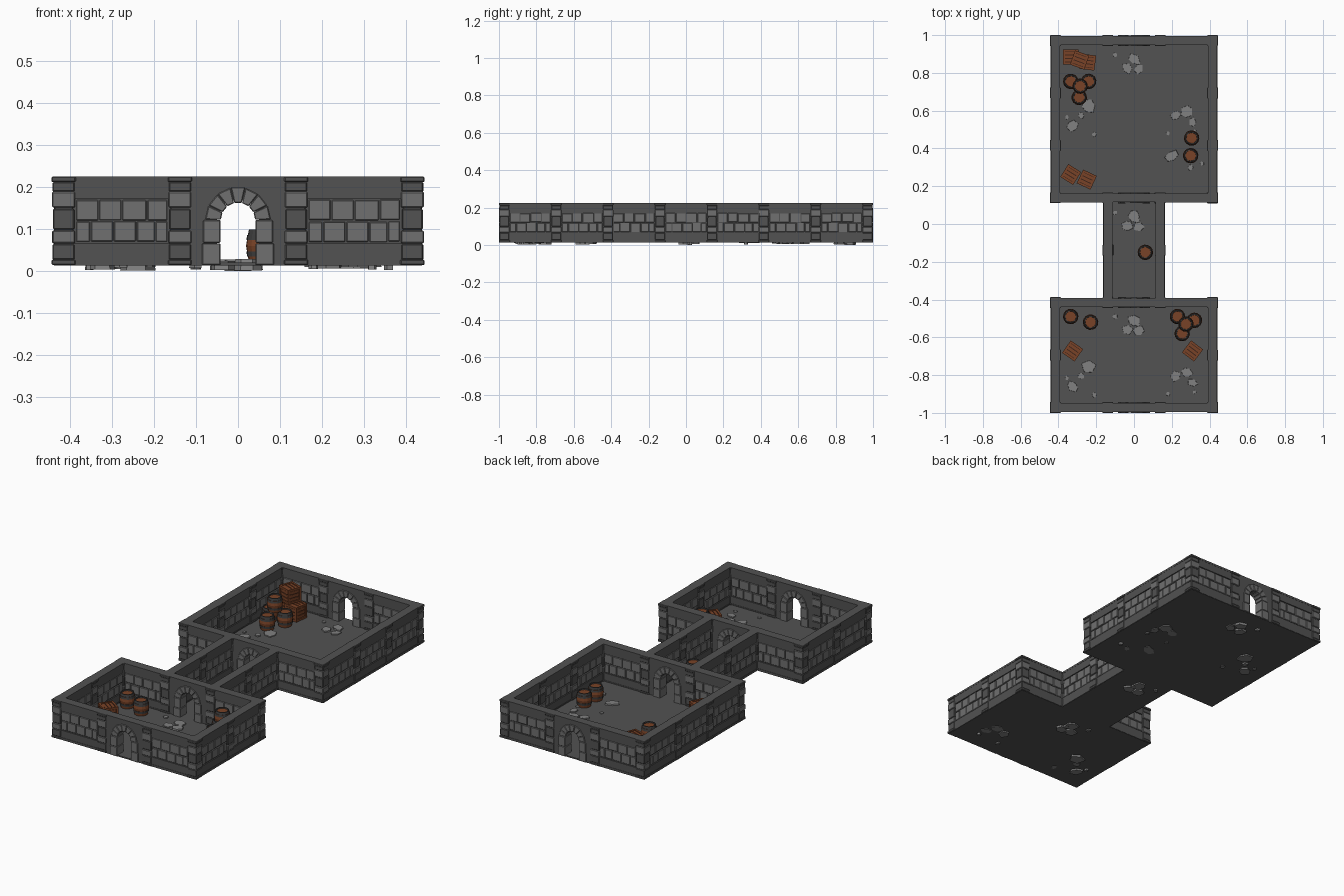
import bpy, bmesh, random
from math import pi, cos, sin, radians
from mathutils import Matrix, Vector

if "Cube" in bpy.data.objects:
    bpy.data.objects.remove(bpy.data.objects["Cube"])

random.seed(4)
M = 0.2775                     # tile module
FLOOR = 0.02
TOP = 0.225


def material(name, rgb):
    m = bpy.data.materials.new(name)
    m.diffuse_color = (*rgb, 1)
    m.use_nodes = True
    m.node_tree.nodes["Principled BSDF"].inputs["Base Color"].default_value = m.diffuse_color
    return m


DARK = material("dark_stone", (0.085, 0.085, 0.085))
LIGHT = material("light_stone", (0.16, 0.16, 0.16))
PALE = material("rubble_stone", (0.22, 0.22, 0.22))
WOOD = material("wood", (0.19, 0.055, 0.02))
SHADE = material("shaded_wood", (0.05, 0.018, 0.01))
IRON = material("iron", (0.05, 0.05, 0.05))


def finish(bm, name, mats, bevel=0):
    bmesh.ops.recalc_face_normals(bm, faces=bm.faces)
    me = bpy.data.meshes.new(name)
    bm.to_mesh(me)
    bm.free()
    ob = bpy.data.objects.new(name, me)
    bpy.context.collection.objects.link(ob)
    for m in mats:
        me.materials.append(m)
    if bevel:
        mod = ob.modifiers.new("Bevel", 'BEVEL')
        mod.width, mod.segments = bevel, 1
    return ob


def box(bm, size, loc, frame=Matrix(), mat=0):
    mx = frame @ Matrix.Translation(loc) @ Matrix.Diagonal((*size, 1))
    vs = bmesh.ops.create_cube(bm, size=1, matrix=mx)["verts"]
    for f in {f for v in vs for f in v.link_faces}:
        f.material_index = mat
    return vs


def prism(bm, pts, depth, frame):
    """Extrude an xz outline symmetrically along y."""
    vs = [bm.verts.new(frame @ Vector((x, -depth / 2, z))) for x, z in pts]
    face = bm.faces.new(vs)
    ext = bmesh.ops.extrude_face_region(bm, geom=[face])["geom"]
    move = frame.to_3x3() @ Vector((0, depth, 0))
    bmesh.ops.translate(bm, vec=move, verts=[g for g in ext if isinstance(g, bmesh.types.BMVert)])


def placed(x, y, z=0, deg=0):
    return Matrix.Translation((x, y, z)) @ Matrix.Rotation(radians(deg), 4, 'Z')


# Plan: wall tiles as (x, y, angle), in module units
Y = [(-3.5 + k) * M for k in range(8)]
walls, doors, posts = [], [], set()
for k in range(7):
    x = 0.5 * M if k in (2, 3) else 1.5 * M
    for s in (-1, 1):
        walls.append((s * x, (Y[k] + Y[k + 1]) / 2, 90))
        posts |= {(s * x, Y[k]), (s * x, Y[k + 1])}
for k in (0, 2, 4, 7):
    walls += [(-M, Y[k], 0), (M, Y[k], 0)]
    doors.append((0, Y[k], 0))
    posts |= {(s * M, Y[k]) for s in (-1.5, -0.5, 0.5, 1.5)}

# Floors
bm = bmesh.new()
for hx, a, b in ((1.5, 0, 2), (0.5, 2, 4), (1.5, 4, 7)):
    box(bm, (2 * hx * M + 0.046, Y[b] - Y[a] + 0.046, 0.007), (0, (Y[a] + Y[b]) / 2, FLOOR - 0.0035))
finish(bm, "floor", [DARK])

# Straight walls: plain core, skirt and coping, two brick courses
bm, bricks = bmesh.new(), bmesh.new()
for w in walls:
    f = placed(*w[:2], deg=w[2])
    for z0, z1, t in ((0.014, 0.026, 0.050), (0.026, 0.066, 0.046), (0.066, 0.172, 0.034),
                      (0.172, 0.214, 0.046), (0.214, TOP, 0.048)):
        box(bm, (M, t, z1 - z0), (0, 0, (z0 + z1) / 2), f)
    for z, cuts in ((0.0935, (-0.11, -0.075, -0.02, 0.035, 0.08, 0.11)),
                    (0.1455, (-0.11, -0.055, 0.0, 0.06, 0.11))):
        for a, b in zip(cuts, cuts[1:]):
            box(bricks, (b - a - 0.003, 0.043 + random.uniform(-.002, .003), 0.048),
                ((a + b) / 2, 0, z + random.uniform(-.001, .001)), f)
finish(bm, "wall_core", [DARK])
finish(bricks, "wall_bricks", [LIGHT], 0.002)

# Pillars of stacked blocks
bm = bmesh.new()
for x, y in sorted(posts):
    f = placed(x, y)
    box(bm, (0.044, 0.044, 0.2), (0, 0, 0.12), f)
    for z0, z1, w, m in ((0.014, 0.027, 0.058, 0), (0.027, 0.064, 0.053, 0), (0.066, 0.096, 0.055, 1),
                         (0.099, 0.148, 0.051, 0), (0.151, 0.189, 0.055, 1), (0.189, 0.212, 0.053, 0),
                         (0.212, TOP, 0.058, 0)):
        w += random.uniform(-.0015, 0)
        box(bm, (w, w, z1 - z0), (0, 0, (z0 + z1) / 2), f, m)
finish(bm, "pillars", [DARK, LIGHT], 0.0025)

# Door walls with arched opening, plus the arch stones
SPRING = 0.122
bm, arch = bmesh.new(), bmesh.new()
for d in doors:
    f = placed(*d[:2])
    hole = [(0.05 * cos(pi * i / 12), SPRING + 0.05 * sin(pi * i / 12)) for i in range(13)]
    prism(bm, [(0.05, 0.014)] + hole + [(-0.05, 0.014), (-M / 2, 0.014), (-M / 2, TOP), (M / 2, TOP), (M / 2, 0.014)],
          0.046, f)
    for s in (-1, 1):
        for z0, z1, o in ((0.014, 0.066, 0.086), (0.067, SPRING - 0.0005, 0.083)):
            prism(arch, [(s * 0.042, z0), (s * o, z0), (s * o, z1), (s * 0.042, z1)], 0.058, f)
    for i in range(7):
        a, b = (pi * i / 7 + 0.008), (pi * (i + 1) / 7 - 0.008)
        r = 0.079 + random.uniform(-.002, .001)
        pts = [(q * cos(t), SPRING + q * sin(t)) for q, t in ((0.041, a), (r, a), (r, b), (0.041, b))]
        prism(arch, pts, 0.057 + random.uniform(-.003, .001), f)
finish(bm, "door_walls", [DARK])
finish(arch, "door_arches", [LIGHT], 0.002)

# Rubble slabs half sunk in the floor: (x, y, radius)
middle = ((0.0, 0.03, .036), (-0.035, -0.02, .034), (0.025, -0.025, .034), (0.02, 0.01, .015), (-0.1, 0.05, .016))
right = ((0.01, 0.055, .036), (-0.05, 0.035, .033), (0.04, 0.0, .03), (-0.09, -0.06, .013), (0.05, -0.05, .014))
left = ((0.05, 0.09, .042), (-0.035, -0.015, .034), (-0.065, 0.03, .014), (0.01, 0.04, .018), (0.08, -0.06, .014))
bm = bmesh.new()
lowest = 0.0
for cx, cy, group in ((0, 0.845, middle), (0, 0.01, middle), (0, -0.54, middle), (0.27, 0.54, right),
                      (0.27, -0.84, right), (-0.29, 0.535, left), (-0.29, -0.845, left),
                      (0.2, 0.36, ((0, 0, .038), (0.1, -0.06, .018), (0.16, -0.04, .015)))):
    for x, y, r in group:
        n = random.choice((5, 6))
        turn = random.uniform(0, 6)
        vs = bmesh.ops.create_cone(bm, cap_ends=True, segments=n, radius1=r, radius2=r * 0.9, depth=1)["verts"]
        z0, z1 = lowest, FLOOR + random.uniform(0.004, 0.008)
        lowest = random.uniform(0.001, 0.01)
        warp = Vector((random.uniform(.85, 1.1), random.uniform(.75, 1), 1))
        for i, v in enumerate(vs):
            p = Vector((v.co.x * warp.x, v.co.y * warp.y, z1 if v.co.z > 0 else z0))
            p.xy *= 1 + 0.12 * sin(i // 2 * 2.4 + turn)
            v.co = placed(cx + x, cy + y, 0, turn * 57) @ p
finish(bm, "rubble", [PALE])

# Barrels: lathed staves with hoops and recessed lid
BARREL = [(0, .073), (.028, .073), (.029, .079), (.034, .079), (.0365, .066), (.0385, .066), (.040, .054),
          (.0385, .054), (.041, .040), (.0385, .026), (.040, .026), (.0385, .014), (.0365, .014), (.034, 0), (0, 0)]
HOOPS = (1, 2, 3, 5, 9, 10)


def barrel(bm, x, y, z):
    n, f = 14, placed(x, y, z, random.uniform(0, 90))
    rings = []
    for r, h in BARREL:
        if r == 0:
            rings.append([bm.verts.new(f @ Vector((0, 0, h)))] * n)
        else:
            rings.append([bm.verts.new(f @ Vector((r * cos(2 * pi * i / n), r * sin(2 * pi * i / n), h)))
                          for i in range(n)])
    for k, (a, b) in enumerate(zip(rings, rings[1:])):
        for i in range(n):
            j = (i + 1) % n
            face = bm.faces.new(list(dict.fromkeys((a[i], a[j], b[j], b[i]))))
            face.material_index = 1 if k in HOOPS else 0


bm = bmesh.new()
for x, y in ((.06, -.15), (-.335, -.49), (-.23, -.52), (.23, -.49), (.32, -.51), (.255, -.58),
             (.305, .455), (.30, .362), (-.335, .755), (-.24, .755), (-.29, .67)):
    barrel(bm, x, y, FLOOR)
barrel(bm, .275, -.53, FLOOR + .08)
barrel(bm, -.285, .73, FLOOR + .08)
finish(bm, "barrels", [WOOD, IRON])

# Slatted crates
bm = bmesh.new()
C = 0.08
for x, y, z, deg in ((-.335, .885, 0, 0), (-.245, .857, 0, -8), (-.288, .868, 1, -20),
                     (-.335, .262, 0, -32), (-.25, .235, 0, -25), (-.325, -.672, 0, -35), (.31, -.672, 0, -37)):
    base = placed(x, y, FLOOR + z * (C + 0.001) + C / 2, deg)
    box(bm, (C - .012,) * 3, (0, 0, 0), base, 1)
    for rot in [Matrix.Rotation(k * pi / 2, 4, 'Z') @ Matrix.Rotation(pi / 2, 4, 'X') for k in range(4)] + [Matrix()]:
        f = base @ rot
        for s in (-1, 1):
            box(bm, (0.011, C, 0.006), (s * (C / 2 - .0055), 0, C / 2 - .003), f)
            box(bm, (C - .022, 0.011, 0.006), (0, s * (C / 2 - .0055), C / 2 - .003), f)
        for k in (-1, 0, 1):
            box(bm, (C - .02, 0.014, 0.004), (0, k * 0.019, C / 2 - .005), f)
finish(bm, "crates", [WOOD, SHADE])
